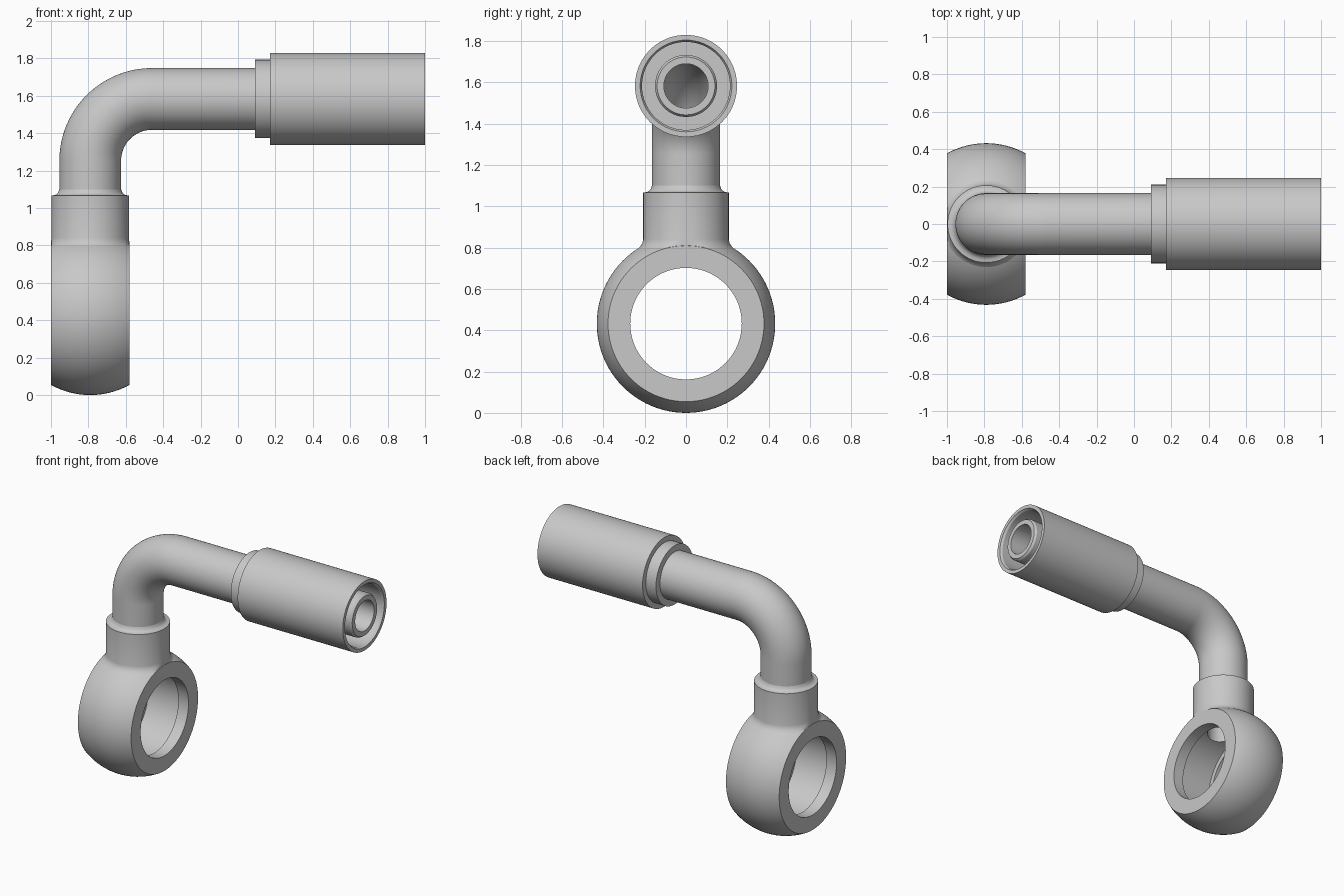
import bpy, bmesh
from math import sin, cos, pi, radians, sqrt
from mathutils import Vector

if "Cube" in bpy.data.objects:
    bpy.data.objects.remove(bpy.data.objects["Cube"], do_unlink=True)

SEG = 96
STEM_X, PIPE_Z, EYE_Z = -0.79, 1.583, 0.432
HALF = 0.21          # half width of the banjo eye
BALL = 0.432         # radius of the eye's spherical outside
BORE = 0.107

steel = bpy.data.materials.new("brushed steel")
steel.use_nodes = True
steel.diffuse_color = (0.58, 0.58, 0.58, 1)
steel.node_tree.nodes["Principled BSDF"].inputs["Base Color"].default_value = steel.diffuse_color


def ring(centre, u, v, r):
    """Circle of points around centre in the plane of u and v."""
    angles = (2 * pi * i / SEG for i in range(SEG))
    return [centre + r * (cos(a) * u + sin(a) * v) for a in angles]


def skin(name, rings):
    """Join a closed sequence of circles into a solid of revolution or sweep."""
    bm = bmesh.new()
    loops = [[bm.verts.new(p) for p in pts] for pts in rings]
    for a, b in zip(loops, loops[1:] + loops[:1]):
        for i in range(SEG):
            j = (i + 1) % SEG
            bm.faces.new((a[i], a[j], b[j], b[i]))
    bmesh.ops.recalc_face_normals(bm, faces=bm.faces)
    mesh = bpy.data.meshes.new(name)
    bm.to_mesh(mesh)
    bm.free()
    mesh.materials.append(steel)
    obj = bpy.data.objects.new(name, mesh)
    bpy.context.collection.objects.link(obj)
    return obj


def smooth(obj):
    bpy.ops.object.select_all(action='DESELECT')
    obj.select_set(True)
    bpy.context.view_layer.objects.active = obj
    bpy.ops.object.shade_smooth_by_angle(angle=radians(30))


X, Y, Z = Vector((1, 0, 0)), Vector((0, 1, 0)), Vector((0, 0, 1))


def lathe_x(name, profile, origin):
    return skin(name, [ring(origin + X * h, Y, Z, r) for r, h in profile])


def lathe_z(name, profile):
    return skin(name, [ring(Vector((STEM_X, 0, h)), X, Y, r) for r, h in profile])


# Banjo eye: spherical outside, flat sides, bore with a wider groove
steps = [HALF * (i / 12 - 1) for i in range(25)]
outside = [(sqrt(BALL ** 2 - h ** 2), h) for h in steps]
inside = [(0.27, HALF), (0.27, 0.13), (0.305, 0.13),
          (0.305, -0.13), (0.27, -0.13), (0.27, -HALF)]
eye = lathe_x("banjo_eye", outside + inside, Vector((STEM_X, 0, EYE_Z)))

# Fluid passage drilled through the top of the eye
bpy.ops.mesh.primitive_cylinder_add(vertices=SEG, radius=BORE, depth=0.4,
                                    location=(STEM_X, 0, 0.8))
drill = bpy.context.object
drill.name = "passage_drill"
drill.hide_render = True
cut = eye.modifiers.new("passage", 'BOOLEAN')
cut.operation = 'DIFFERENCE'
cut.solver = 'EXACT'
cut.object = drill
bpy.ops.object.select_all(action='DESELECT')
eye.select_set(True)
bpy.context.view_layer.objects.active = eye
bpy.ops.object.modifier_apply(modifier=cut.name)
bpy.data.objects.remove(drill, do_unlink=True)
smooth(eye)

# Neck: flared into the eye, rounded shoulder at the top
neck = lathe_z("neck", [(BORE, 0.77), (0.23, 0.77), (0.238, 0.79), (0.222, 0.805),
                        (0.212, 0.82), (0.207, 0.84), (0.207, 1.067), (0.19, 1.069),
                        (0.178, 1.075), (0.17, 1.086), (0.165, 1.1), (BORE, 1.1)])
for v in neck.data.vertices:     # keep the flare within the flat sides
    v.co.x = max(STEM_X - HALF + 0.001, min(STEM_X + HALF - 0.001, v.co.x))
smooth(neck)

# Bent pipe: hollow sweep up the stem, round the elbow and along to the nipple
BEND = 0.33
corner = Vector((STEM_X + BEND, 0, PIPE_Z - BEND))
stations = [(Vector((STEM_X, 0, 1.0)), X)]
for i in range(33):
    a = pi / 2 * i / 32
    radial = Vector((-cos(a), 0, sin(a)))
    stations.append((corner + radial * BEND, -radial))
end = Vector((0, 0, PIPE_Z))
outer = [ring(c, n, Y, 0.165) for c, n in stations]
outer += [ring(end + X * x, -Z, Y, r) for r, x in
          ((0.165, 0.4), (0.15, 0.4), (0.15, 0.985), (0.14, 1.0), (BORE, 1.0))]
inner = [ring(c, n, Y, BORE) for c, n in reversed(stations)]
smooth(skin("bent_pipe", outer + inner))

# Collar behind the sleeve
smooth(lathe_x("collar", [(0.15, 0.09), (0.21, 0.09), (0.21, 0.2), (0.15, 0.2)], end))

# Crimp sleeve: open cup around the nipple
smooth(lathe_x("crimp_sleeve", [(0.15, 0.17), (0.247, 0.17), (0.247, 1.0), (0.222, 1.0),
                                (0.213, 0.985), (0.213, 0.5), (0.15, 0.5)], end))
